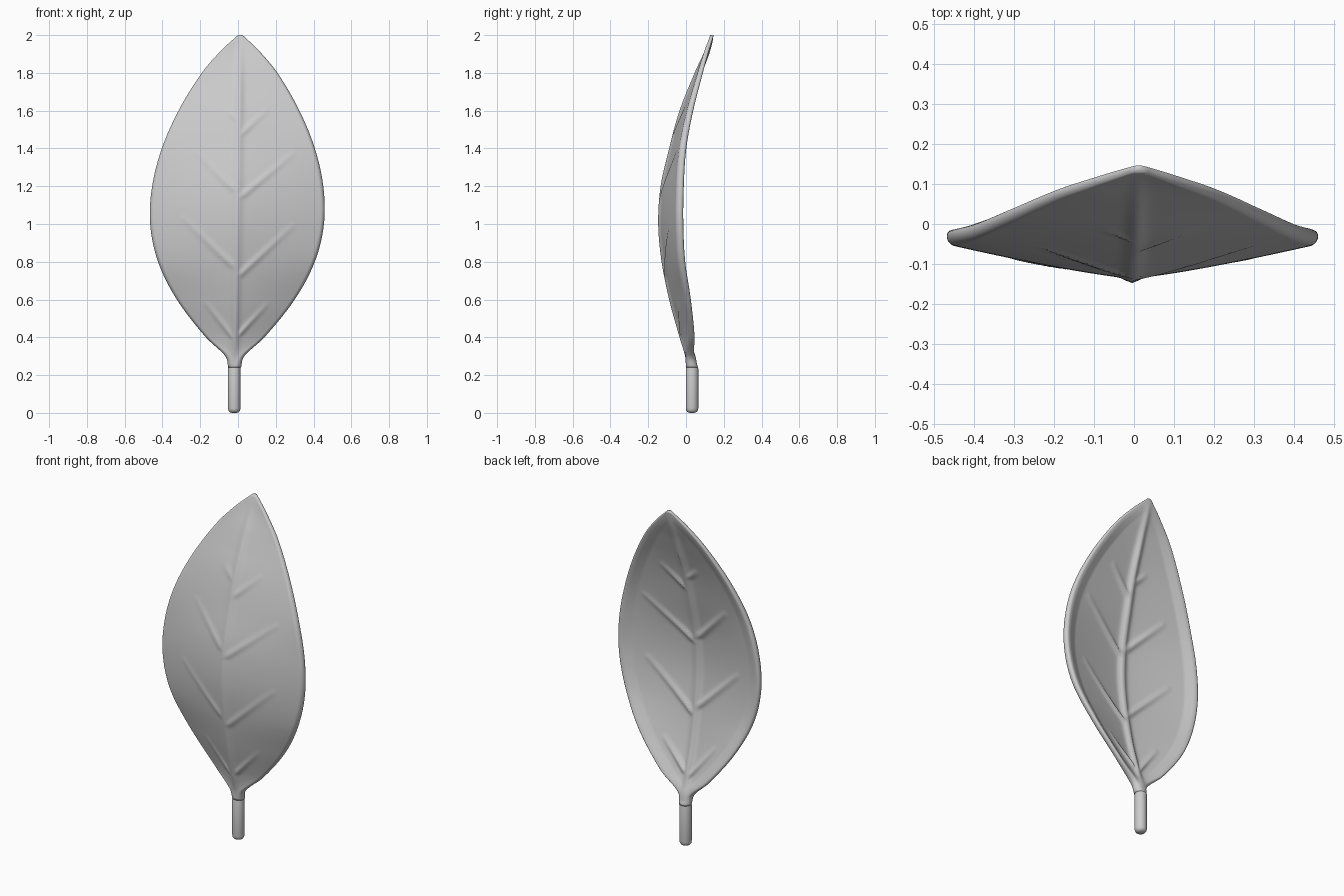
import bpy, bmesh, math
from mathutils import Vector

cube = bpy.data.objects.get("Cube")
if cube:
    bpy.data.objects.remove(cube, do_unlink=True)

grey = bpy.data.materials.new("leaf grey")
grey.use_nodes = True
colour = (0.6, 0.6, 0.6, 1)
grey.diffuse_color = colour
grey.node_tree.nodes["Principled BSDF"].inputs["Base Color"].default_value = colour

# Leaf stations: height, half width, y of the midrib front, y of the rim back, half thickness
STATIONS = [
    (.24, .034, .0, .064, .032), (.30, .05, -.005, .045, .024), (.4, .155, -.035, .05, .018),
    (.6, .312, -.09, .03, .018), (.8, .415, -.13, .0, .02), (1, .46, -.148, -.01, .02),
    (1.2, .453, -.135, -.008, .02), (1.4, .405, -.09, .004, .019), (1.6, .32, -.035, .04, .017),
    (1.8, .2, .045, .09, .014), (1.92, .098, .1, .122, .012), (2, .012, .128, .147, .009)]

# Side veins: start x, z and end x, z
VEINS = [(-.02, .39, -.17, .58), (-.02, .77, -.29, 1.03), (-.02, 1.18, -.23, 1.39), (0, 1.55, -.07, 1.61),
         (.01, .42, .15, .57), (.01, .73, .29, .99), (.01, 1.14, .29, 1.37), (.01, 1.47, .15, 1.6)]
SEGMENTS = [(Vector(v[:2]), Vector(v[2:])) for v in VEINS]


def slope(i, k):
    a, b = STATIONS[max(i - 1, 0)], STATIONS[min(i + 1, len(STATIONS) - 1)]
    return (b[k] - a[k]) / (b[0] - a[0])


def station(z):
    """Smoothly interpolated leaf section at height z."""
    i = max(j for j in range(len(STATIONS) - 1) if STATIONS[j][0] <= z)
    a, b = STATIONS[i], STATIONS[i + 1]
    d = b[0] - a[0]
    s = (z - a[0]) / d
    q, r = s * s, s * s * s
    return [(2*r - 3*q + 1) * a[k] + (r - 2*q + s) * d * slope(i, k)
            + (3*q - 2*r) * b[k] + (r - q) * d * slope(i + 1, k) for k in range(1, 5)]


def vein_height(x, z):
    """Raised side veins, fading towards their ends."""
    p, best = Vector((x, z)), 0
    for a, b in SEGMENTS:
        s = min(max((p - a).dot(b - a) / (b - a).length_squared, 0), 1)
        dist = (p - a.lerp(b, s)).length
        best = max(best, .012 * (1 - s * .8) * math.exp(-(dist / .013) ** 2))
    return best


def add_object(bm, name):
    bmesh.ops.recalc_face_normals(bm, faces=bm.faces)
    mesh = bpy.data.meshes.new(name)
    bm.to_mesh(mesh)
    bm.free()
    obj = bpy.data.objects.new(name, mesh)
    bpy.context.collection.objects.link(obj)
    mesh.materials.append(grey)
    mesh.shade_smooth()
    return obj


def skin(rings, name):
    bm = bmesh.new()
    rows = [[bm.verts.new(p) for p in ring] for ring in rings]
    n = len(rows[0])
    for a, b in zip(rows, rows[1:]):
        for i in range(n):
            j = (i + 1) % n
            bm.faces.new((a[i], a[j], b[j], b[i]))
    bm.faces.new(rows[0])
    bm.faces.new(rows[-1])
    return add_object(bm, name)


# Leaf blade with rolled rim, midrib and side veins
ROWS, AROUND = 150, 200
rings = []
for r in range(ROWS + 1):
    z = .24 + 1.76 * r / ROWS
    width, front, rim, half = station(z)
    centre = -.022 + .017 * z
    fade = min(1, max(0, (z - .26) / .15)) * min(1, max(0, (2 - z) / .3))
    mid, edge = front + half + .012 * fade, rim - half
    ring = []
    for k in range(AROUND):
        angle = math.tau * k / AROUND
        t, side = math.cos(angle), math.sin(angle)
        x = centre + width * t
        depth = min(width * (1 - abs(t)) / half, 1)
        thick = half * math.sqrt(max(0, 1 - (1 - depth) ** 2))
        rib = .014 * fade * math.exp(-(width * t / .02) ** 2)
        bump = max(rib, fade * vein_height(x, z)) * depth
        y = mid + (edge - mid) * abs(t) ** 1.25
        if side < 0:
            y -= thick + bump * .8
        else:
            hollow = .012 * fade * min(1, max(0, width * (1 - abs(t)) - .03) / .05)
            y += thick + bump * 1.4 - hollow
        ring.append((x, y, z))
    rings.append(ring)
skin(rings, "leaf_blade")

# Stem with a rounded foot
profile = [(.012, 0), (.024, .004), (.031, .013), (.033, .025), (.033, .235), (.029, .25), (.02, .28)]
skin([[(-.02 + rad * math.cos(math.tau * k / 32), .032 + rad * math.sin(math.tau * k / 32), z)
       for k in range(32)] for rad, z in profile], "stem")
